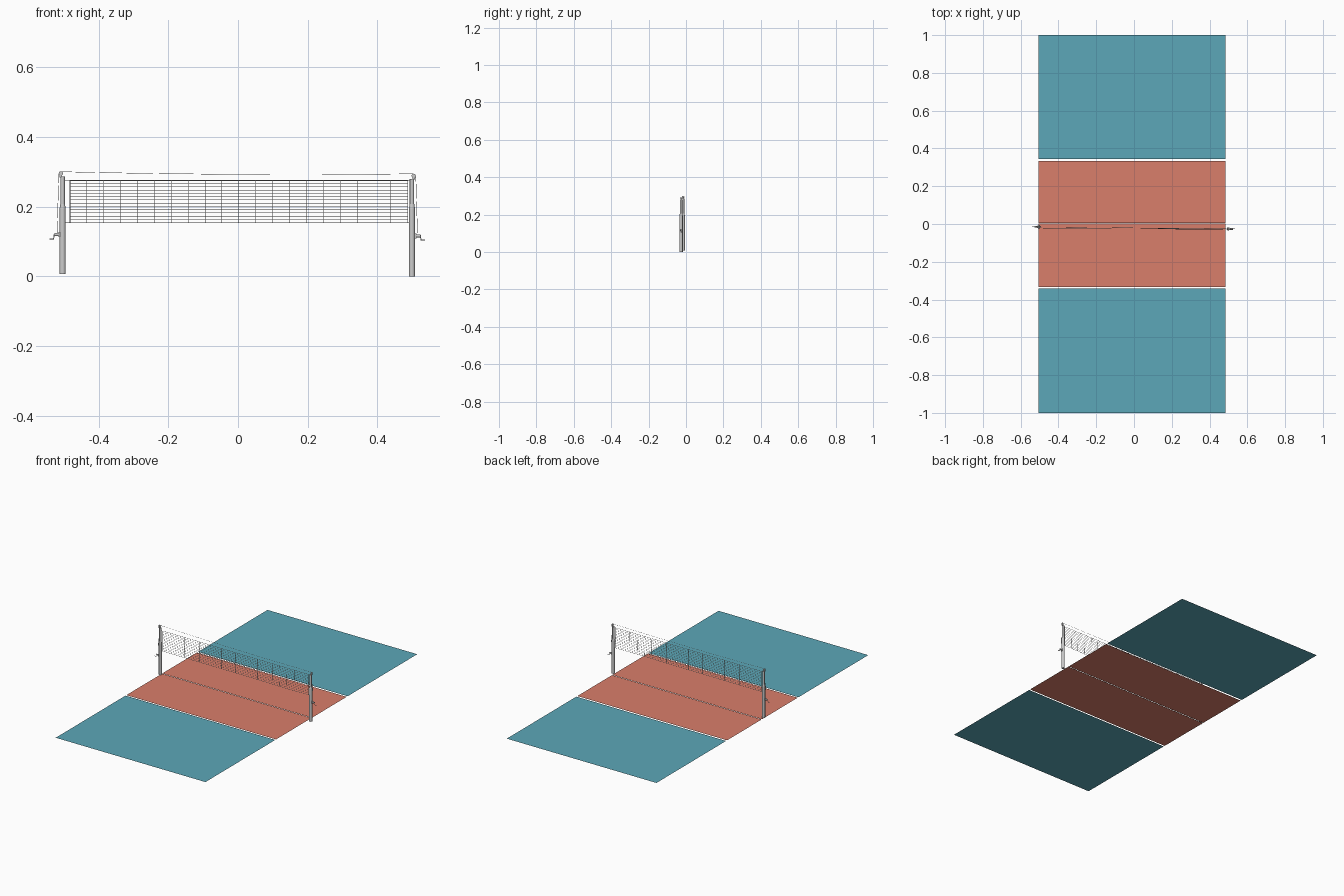
import bpy, math
from mathutils import Vector

if "Cube" in bpy.data.objects:
    bpy.data.objects.remove(bpy.data.objects["Cube"])


def material(name, rgb):
    m = bpy.data.materials.new(name)
    m.diffuse_color = (*rgb, 1)
    m.use_nodes = True
    m.node_tree.nodes["Principled BSDF"].inputs["Base Color"].default_value = m.diffuse_color
    return m


TEAL = material("teal_floor", (0.107, 0.39, 0.48))
CORAL = material("coral_floor", (0.70, 0.21, 0.147))


def panel(name, y0, y1, mat):
    x0, x1, z = -0.505, 0.485, 0.004
    me = bpy.data.meshes.new(name)
    me.from_pydata([(x0, y0, z), (x1, y0, z), (x1, y1, z), (x0, y1, z)], [], [(0, 1, 2, 3)])
    me.materials.append(mat)
    bpy.context.collection.objects.link(bpy.data.objects.new(name, me))


def smooth():
    bpy.ops.object.shade_smooth_by_angle(angle=math.radians(35))


def rod(name, a, b, r1, r2=None, sides=20):
    a, b = Vector(a), Vector(b)
    d = b - a
    bpy.ops.mesh.primitive_cone_add(vertices=sides, radius1=r1, radius2=r1 if r2 is None else r2,
                                    depth=d.length, location=(a + b) / 2,
                                    rotation=d.to_track_quat('Z', 'Y').to_euler())
    bpy.context.object.name = name
    smooth()


def box(name, loc, size):
    bpy.ops.mesh.primitive_cube_add(size=1, location=loc)
    o = bpy.context.object
    o.name, o.scale = name, size


def threads(name, paths, r):
    cu = bpy.data.curves.new(name, 'CURVE')
    cu.dimensions = '3D'
    cu.bevel_depth, cu.bevel_resolution = r, 0
    for path in paths:
        s = cu.splines.new('POLY')
        s.points.add(len(path) - 1)
        for p, co in zip(s.points, path):
            p.co = (*co, 1)
    o = bpy.data.objects.new(name, cu)
    bpy.context.collection.objects.link(o)
    bpy.ops.object.select_all(action='DESELECT')
    o.select_set(True)
    bpy.context.view_layer.objects.active = o
    bpy.ops.object.convert(target='MESH')


# court floor: separate flat panels with narrow line gaps
panel("back_zone", 0.343, 1.0, TEAL)
panel("back_attack_zone", 0.006, 0.333, CORAL)
panel("front_attack_zone", -0.333, 0.003, CORAL)
panel("front_zone", -1.0, -0.341, TEAL)


def post(tag, s, x, y, z0):
    # telescopic post
    rod(tag + "_post_lower", (x, y, z0), (x, y, 0.195), 0.0087)
    rod(tag + "_post_collar", (x, y, 0.195), (x, y, 0.207), 0.0087, 0.0066)
    rod(tag + "_post_upper", (x, y, 0.207), (x, y, z0 + 0.279), 0.0064)
    # pulley head
    zp = z0 + 0.288
    xp = x + s * 0.005
    box(tag + "_pulley_bracket", (xp, y, zp - 0.006), (0.007, 0.009, 0.010))
    rod(tag + "_pulley_wheel", (xp, y - 0.003, zp), (xp, y + 0.003, zp), 0.006)
    rod(tag + "_pulley_axle", (xp, y - 0.007, zp), (xp, y + 0.007, zp), 0.002, sides=10)
    # winch and crank handle
    zw = 0.116 + z0 * 0.5
    box(tag + "_winch_plate", (x + s * 0.010, y, zw), (0.005, 0.010, 0.014))
    rod(tag + "_winch_drum", (x + s * 0.009, y, zw), (x + s * 0.024, y, zw), 0.0045)
    rod(tag + "_crank_arm", (x + s * 0.024, y, zw + 0.002), (x + s * 0.026, y, zw - 0.013), 0.0013, sides=8)
    rod(tag + "_crank_grip", (x + s * 0.025, y, zw - 0.012), (x + s * 0.037, y, zw - 0.012), 0.0015, sides=8)
    # cable from pulley down to winch
    threads(tag + "_winch_cable", [[(xp + s * 0.006, y, zp), (x + s * 0.016, y, zw)]], 0.0006)


post("left", -1, -0.503, -0.015, 0.007)
post("right", 1, 0.499, -0.026, 0.0)

# net with a slight billow near the right end
NX0, NX1, NZ0, NZ1 = -0.482, 0.487, 0.154, 0.275
COLS, ROWS = 20, 13


def net_point(i, j):
    u, v = i / COLS, j / ROWS
    billow = 0.004 * math.exp(-((u - 0.83) / 0.12) ** 2) * (1 - v)
    return (NX0 + (NX1 - NX0) * u, -0.022 - 0.004 * u - billow, NZ0 + (NZ1 - NZ0) * v)


rows = [[net_point(i, j) for i in range(COLS + 1)] for j in range(ROWS + 1)]
cols = [[net_point(i, j) for j in range(ROWS + 1)] for i in range(COLS + 1)]
threads("net_rows", rows, 0.0007)
threads("net_columns", cols, 0.0007)
threads("net_border", [rows[0], rows[-1], cols[0], cols[-1]], 0.0010)

# ties to the posts
threads("net_ties", [[(-0.497, -0.017, z), net_point(0, j)] for z, j in ((0.154, 0), (0.275, ROWS))]
        + [[(0.493, -0.026, z), net_point(COLS, j)] for z, j in ((0.154, 0), (0.275, ROWS))], 0.0006)

# top cable between the pulleys
cable = []
for i in range(21):
    u = i / 20
    cable.append((-0.508 + 1.012 * u, -0.015 - 0.011 * u, 0.300 - 0.006 * u - 0.018 * u * (1 - u)))
threads("top_cable", [cable], 0.0006)
